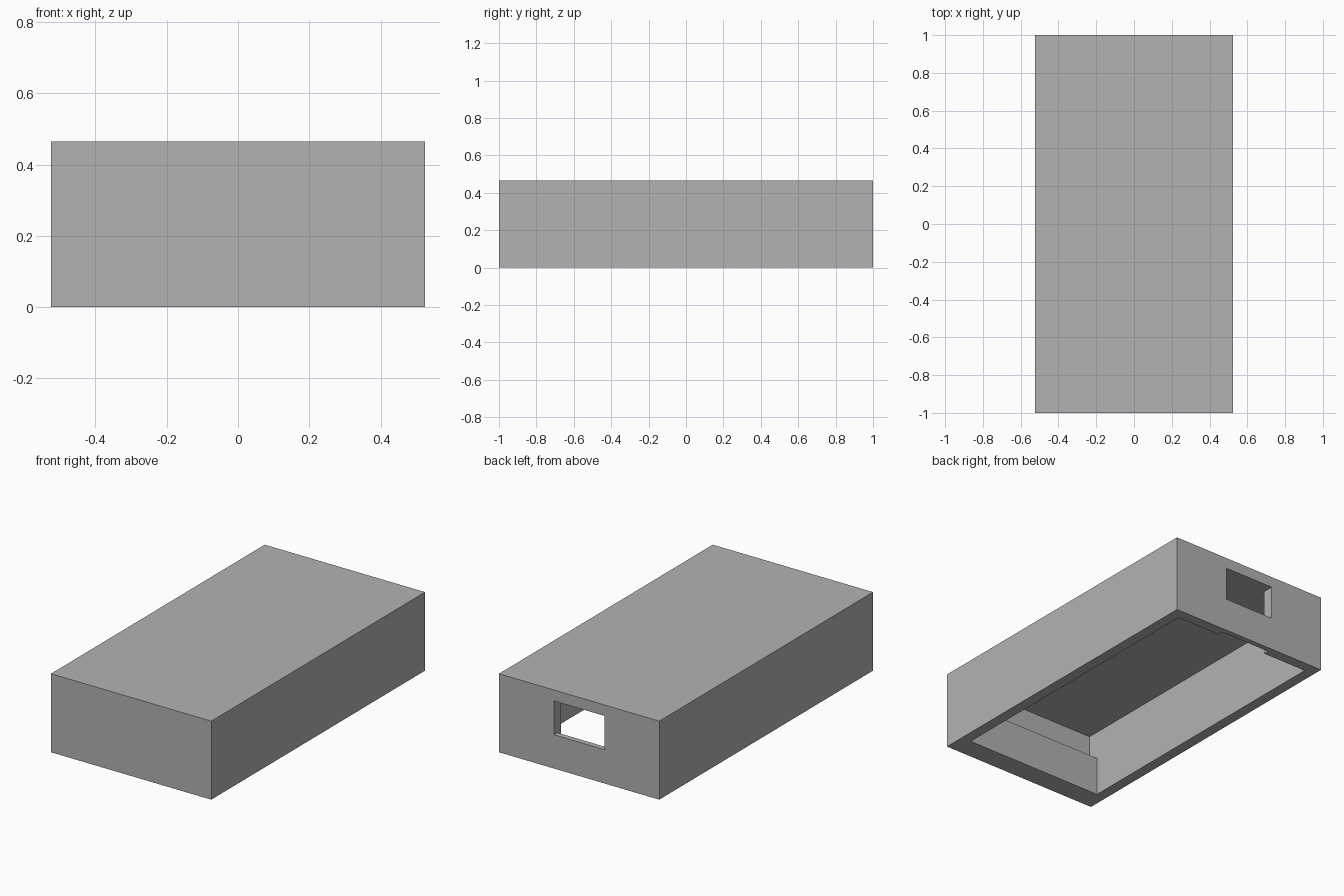
import bpy
import bmesh

cube = bpy.data.objects.get("Cube")
if cube:
    bpy.data.objects.remove(cube, do_unlink=True)

# Overall size and wall thickness
HALF_X, HALF_Y, HEIGHT = 0.525, 1.0, 0.465
WALL = 0.065
CEILING = HEIGHT - WALL
INNER_X, INNER_Y = HALF_X - WALL, HALF_Y - WALL
LEDGE_Y, LEDGE_Z = -INNER_Y + WALL, 0.232
SLOT_X, SILL_Z = 0.165, 0.2
GROOVE_Y = INNER_Y + 0.033
BELOW = -0.1

grey = bpy.data.materials.new("plain grey")
grey.use_nodes = True
colour = (0.448, 0.448, 0.448, 1)
grey.diffuse_color = colour
grey.node_tree.nodes["Principled BSDF"].inputs["Base Color"].default_value = colour


def extrude_profile(name, profile, half_width):
    """Extrude a closed side profile of (y, z) points across x."""
    bm = bmesh.new()
    face = bm.faces.new([bm.verts.new((-half_width, y, z)) for y, z in profile])
    moved = bmesh.ops.extrude_face_region(bm, geom=[face])["geom"]
    verts = [v for v in moved if isinstance(v, bmesh.types.BMVert)]
    bmesh.ops.translate(bm, verts=verts, vec=(2 * half_width, 0, 0))
    bmesh.ops.recalc_face_normals(bm, faces=bm.faces[:])
    mesh = bpy.data.meshes.new(name)
    bm.to_mesh(mesh)
    bm.free()
    mesh.materials.append(grey)
    obj = bpy.data.objects.new(name, mesh)
    bpy.context.collection.objects.link(obj)
    return obj


def rectangle(y0, y1, z0, z1):
    return [(y0, z0), (y1, z0), (y1, z1), (y0, z1)]


def cut(target, cutter):
    """Subtract the cutter from the target and discard it."""
    cutter.hide_render = True
    mod = target.modifiers.new("cut", "BOOLEAN")
    mod.operation = "DIFFERENCE"
    mod.solver = "EXACT"
    mod.object = cutter
    bpy.context.view_layer.objects.active = target
    bpy.ops.object.modifier_apply(modifier=mod.name)
    bpy.data.objects.remove(cutter, do_unlink=True)


# Outer case
case = extrude_profile("case_cover", rectangle(-HALF_Y, HALF_Y, 0, HEIGHT), HALF_X)

# Open-bottomed cavity, leaving a ledge along the inner front wall
cavity = [(LEDGE_Y, BELOW), (INNER_Y, BELOW), (INNER_Y, CEILING),
          (-INNER_Y, CEILING), (-INNER_Y, LEDGE_Z), (LEDGE_Y, LEDGE_Z)]
cut(case, extrude_profile("cavity_cutter", cavity, INNER_X))

# Back window with a shallow groove running up to its sill
slot = [(INNER_Y - WALL, BELOW), (GROOVE_Y, BELOW), (GROOVE_Y, SILL_Z),
        (HALF_Y + WALL, SILL_Z), (HALF_Y + WALL, CEILING), (INNER_Y - WALL, CEILING)]
cut(case, extrude_profile("window_cutter", slot, SLOT_X))
